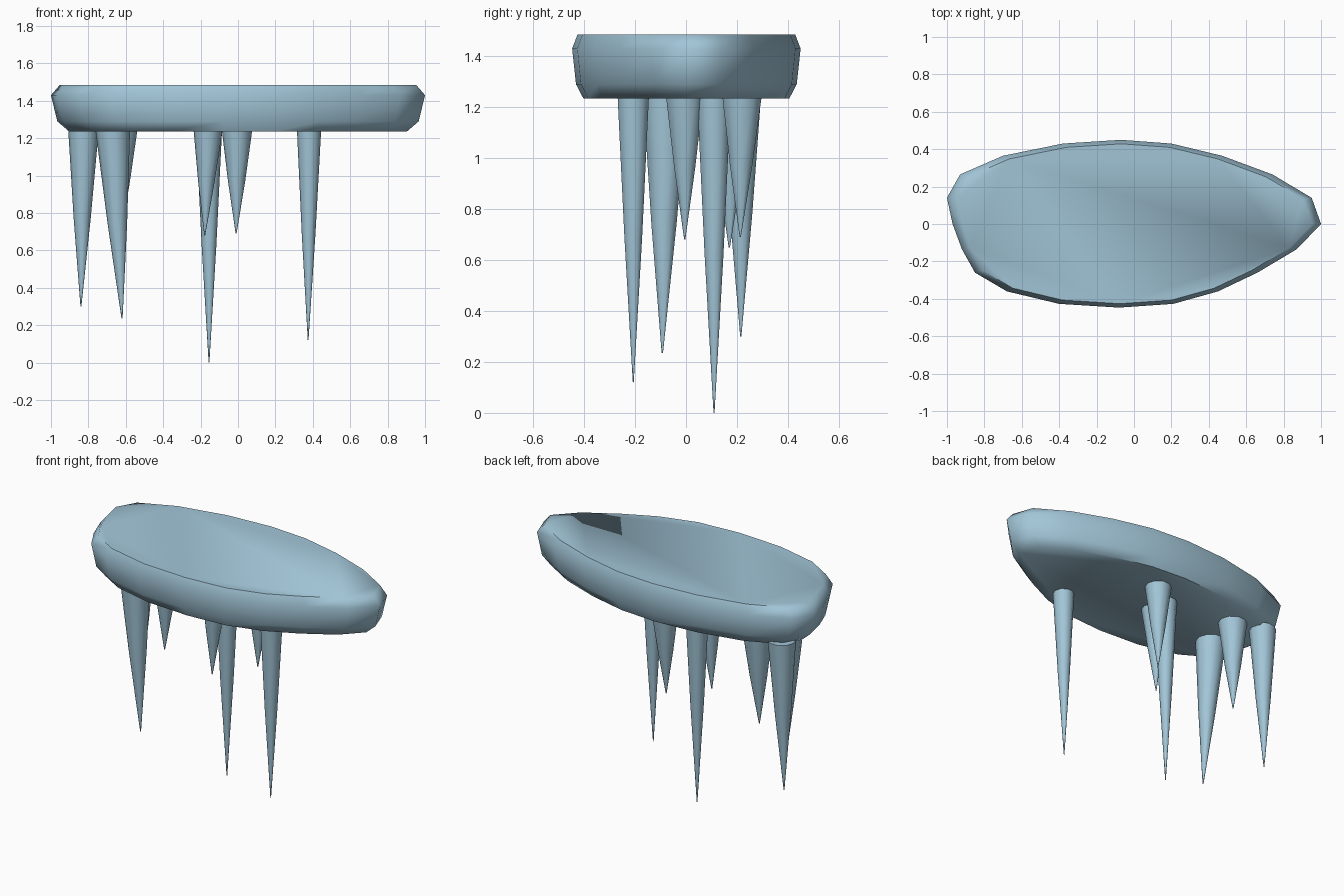
import bpy, bmesh, math
from mathutils import Vector

if "Cube" in bpy.data.objects:
    bpy.data.objects.remove(bpy.data.objects["Cube"])

ice = bpy.data.materials.new("pale ice blue")
ice.diffuse_color = (0.36, 0.56, 0.68, 1)
ice.use_nodes = True
ice.node_tree.nodes["Principled BSDF"].inputs["Base Color"].default_value = ice.diffuse_color


def loft(name, rings, angle):
    """Skin a list of closed rings (bottom to top), cap both ends, shade smooth."""
    bm = bmesh.new()
    loops = [[bm.verts.new(p) for p in ring] for ring in rings]
    n = len(loops[0])
    for a, b in zip(loops, loops[1:]):
        for i in range(n):
            j = (i + 1) % n
            bm.faces.new((a[i], a[j], b[j], b[i]))
    bm.faces.new(loops[0][::-1])
    bm.faces.new(loops[-1])
    bmesh.ops.recalc_face_normals(bm, faces=bm.faces)
    me = bpy.data.meshes.new(name)
    bm.to_mesh(me)
    bm.free()
    me.materials.append(ice)
    ob = bpy.data.objects.new(name, me)
    bpy.context.collection.objects.link(ob)
    bpy.ops.object.select_all(action='DESELECT')
    ob.select_set(True)
    bpy.context.view_layer.objects.active = ob
    bpy.ops.object.shade_smooth_by_angle(angle=math.radians(angle))
    return ob


# Irregular oval slab: outline and (scale, height) of each level
outline = [(1.0, 0), (.95, .14), (.74, .265), (.47, .365), (.2, .43),
           (-.07, .45), (-.38, .43), (-.7, .365), (-.93, .265), (-1.0, .14),
           (-.97, 0), (-.92, -.135), (-.85, -.26), (-.68, -.36), (-.4, -.427),
           (-.08, -.447), (.21, -.427), (.45, -.36), (.66, -.26), (.87, -.135)]
levels = [(.902, 1.235), (.966, 1.29), (1.0, 1.43), (.953, 1.485)]
loft("ice_slab", [[(x * s, y * s, z) for x, y in outline] for s, z in levels], 60)

# Hanging icicles: base x, base y, radius, tip x, tip y, tip z
icicles = [(.38, -.207, .065, .375, -.207, .12),
           (-.155, .11, .07, -.155, .11, .0),
           (-.16, -.005, .078, -.178, -.005, .68),
           (-.005, .22, .082, -.01, .213, .69),
           (-.67, -.08, .093, -.62, -.093, .235),
           (-.627, .175, .09, -.635, .17, .65),
           (-.826, .217, .082, -.84, .215, .30)]
SIDES = 10
for k, (bx, by, r, tx, ty, tz) in enumerate(icicles):
    top, tip = Vector((bx, by, 1.25)), Vector((tx, ty, tz))
    rings = []
    for t, s in ((1, .03), (.5, .56), (0, 1)):   # slightly bulged taper
        c = top.lerp(tip, t)
        rings.append([c + Vector((math.cos(a), math.sin(a), 0)) * r * s
                      for a in (i * math.tau / SIDES for i in range(SIDES))])
    loft(f"icicle_{k + 1}", rings, 60)
